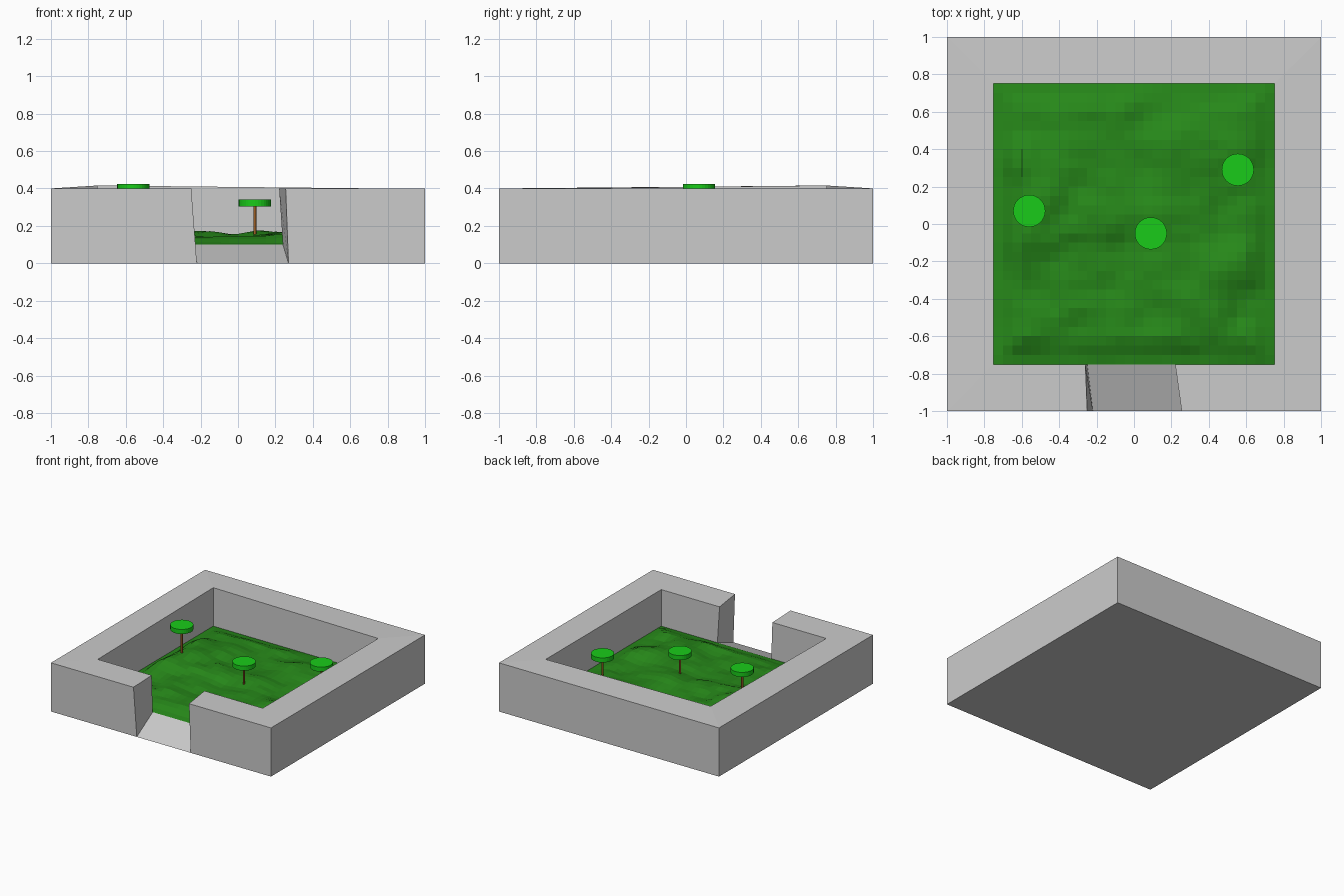
import bpy, bmesh, math
from mathutils import Vector, noise

if "Cube" in bpy.data.objects:
    bpy.data.objects.remove(bpy.data.objects["Cube"])


def paint(obj, name, rgb):
    mat = bpy.data.materials.get(name) or bpy.data.materials.new(name)
    mat.diffuse_color = (*rgb, 1)
    mat.use_nodes = True
    mat.node_tree.nodes["Principled BSDF"].inputs["Base Color"].default_value = mat.diffuse_color
    obj.data.materials.append(mat)


def to_object(bm, name):
    bmesh.ops.recalc_face_normals(bm, faces=bm.faces)
    mesh = bpy.data.meshes.new(name)
    bm.to_mesh(mesh)
    bm.free()
    obj = bpy.data.objects.new(name, mesh)
    bpy.context.collection.objects.link(obj)
    return obj


# Courtyard wall: cross-sections swept from the left gate jamb round to the right one
R, I, H, F = 1.0, 0.75, 0.40, 0.10


def corner(sx, sy, lift=0.0):
    return [(sx * R, sy * R, 0), (sx * R, sy * R, H),
            (sx * I, sy * I, H + lift), (sx * I, sy * I, F)]


sections = [
    [(-0.22, -R, 0), (-0.25, -R, H), (-0.26, -I, H), (-0.25, -I, F)],
    corner(-1, -1), corner(-1, 1, 0.016), corner(1, 1), corner(1, -1),
    [(0.27, -R, 0), (0.255, -R, H), (0.22, -I, H), (0.24, -I, F)],
]
bm = bmesh.new()
rings = [[bm.verts.new(p) for p in s] for s in sections]
for a, b in zip(rings, rings[1:]):
    for k in range(3):
        bm.faces.new((a[k], a[k + 1], b[k + 1], b[k]))
first, last = rings[0], rings[-1]
bm.faces.new(first)                                     # gate jambs
bm.faces.new(last)
bm.faces.new((first[0], first[3], last[3], last[0]))    # entrance ramp
bm.faces.new([r[0] for r in rings])                     # underside
to_object(bm, "courtyard_wall")


# Rolling grass, flat at the walls, with a mound under the left tree
def ground_z(x, y):
    edge = min(1.0, (I - max(abs(x), abs(y))) / 0.16)
    edge = edge * edge * (3 - 2 * edge)
    n = noise.noise(Vector((x * 3.0 + 4.3, y * 4.2 + 1.7, 0.5)))
    n += 0.4 * noise.noise(Vector((x * 7 + 9.1, y * 9 + 2.2, 3.5)))
    mound = 0.07 * math.exp(-((x + 0.52) ** 2 + (y - 0.08) ** 2) / 0.05)
    return F + edge * max(0.005, 0.045 + 0.05 * n + mound)


bm = bmesh.new()
bmesh.ops.create_grid(bm, x_segments=30, y_segments=30, size=I)
for v in bm.verts:
    v.co.z = ground_z(v.co.x, v.co.y)
grass = to_object(bm, "grass")
if grass.data.polygons[0].normal.z < 0:
    grass.data.flip_normals()
paint(grass, "grass_green", (0.02, 0.25, 0.01))


# Trees: thin trunk and flat disc canopy
def cylinder(name, x, y, z0, z1, radius, sides):
    bpy.ops.mesh.primitive_cylinder_add(vertices=sides, radius=radius,
                                        depth=z1 - z0, location=(x, y, (z0 + z1) / 2))
    bpy.context.object.name = name
    return bpy.context.object


for i, (x, y, top) in enumerate([(-0.56, 0.07, 0.423), (0.09, -0.05, 0.342),
                                 (0.555, 0.29, 0.328)], 1):
    trunk = cylinder(f"trunk_{i}", x, y, top - 0.23, top - 0.036, 0.008, 16)
    paint(trunk, "bark", (0.35, 0.12, 0.02))
    canopy = cylinder(f"canopy_{i}", x, y, top - 0.038, top, 0.086, 32)
    paint(canopy, "leaf_green", (0.01, 0.6, 0.01))
